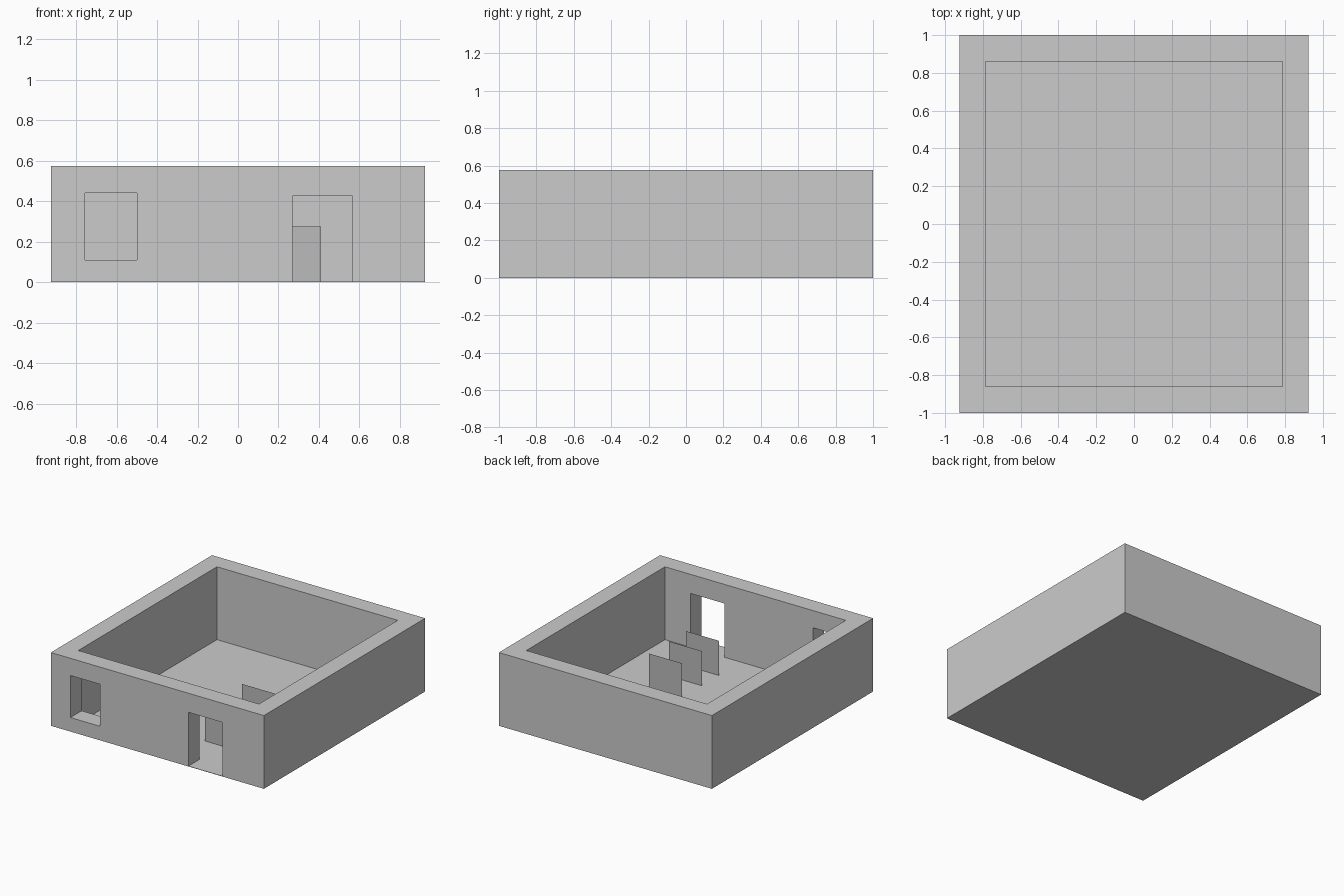
import bpy

if "Cube" in bpy.data.objects:
    bpy.data.objects.remove(bpy.data.objects["Cube"])

W, D, H = 0.925, 1.0, 0.575      # outer half width, half depth, height
T = 0.14                         # wall thickness
FLOOR = 0.003                    # thin floor slab


def box(name, x0, x1, y0, y1, z0, z1):
    bpy.ops.mesh.primitive_cube_add(
        size=1, location=((x0 + x1) / 2, (y0 + y1) / 2, (z0 + z1) / 2))
    ob = bpy.context.object
    ob.name = name
    ob.scale = (x1 - x0, y1 - y0, z1 - z0)
    bpy.ops.object.transform_apply(location=True, rotation=False, scale=True)
    return ob


def cut(target, cutter):
    mod = target.modifiers.new("cut", 'BOOLEAN')
    mod.operation = 'DIFFERENCE'
    mod.solver = 'EXACT'
    mod.object = cutter
    bpy.context.view_layer.objects.active = target
    bpy.ops.object.modifier_apply(modifier=mod.name)
    bpy.data.objects.remove(cutter, do_unlink=True)


# Open-topped room: walls and floor, with a doorway and a window in front
room = box("room_walls", -W, W, -D, D, 0, H)
cut(room, box("cavity", -W + T, W - T, -D + T, D - T, FLOOR, H + 0.2))
cut(room, box("doorway", 0.27, 0.565, -D - 0.1, -D + T + 0.05, FLOOR, 0.425))
cut(room, box("window", -0.755, -0.5, -D - 0.1, -D + T + 0.05, 0.11, 0.44))

# Row of three paper-thin upright panels inside, darker grey
dark = bpy.data.materials.new("dark_grey")
dark.diffuse_color = (0.5, 0.5, 0.5, 1)
dark.use_nodes = True
dark.node_tree.nodes["Principled BSDF"].inputs["Base Color"].default_value = dark.diffuse_color
for i, y in enumerate((-0.586, -0.375, -0.126)):
    mesh = bpy.data.meshes.new("panel")
    x0, x1, z0, z1 = 0.122, 0.41, FLOOR, 0.275
    mesh.from_pydata([(x0, y, z0), (x1, y, z0), (x1, y, z1), (x0, y, z1)],
                     [], [(0, 1, 2, 3)])
    mesh.materials.append(dark)
    panel = bpy.data.objects.new(f"panel_{i + 1}", mesh)
    bpy.context.collection.objects.link(panel)
